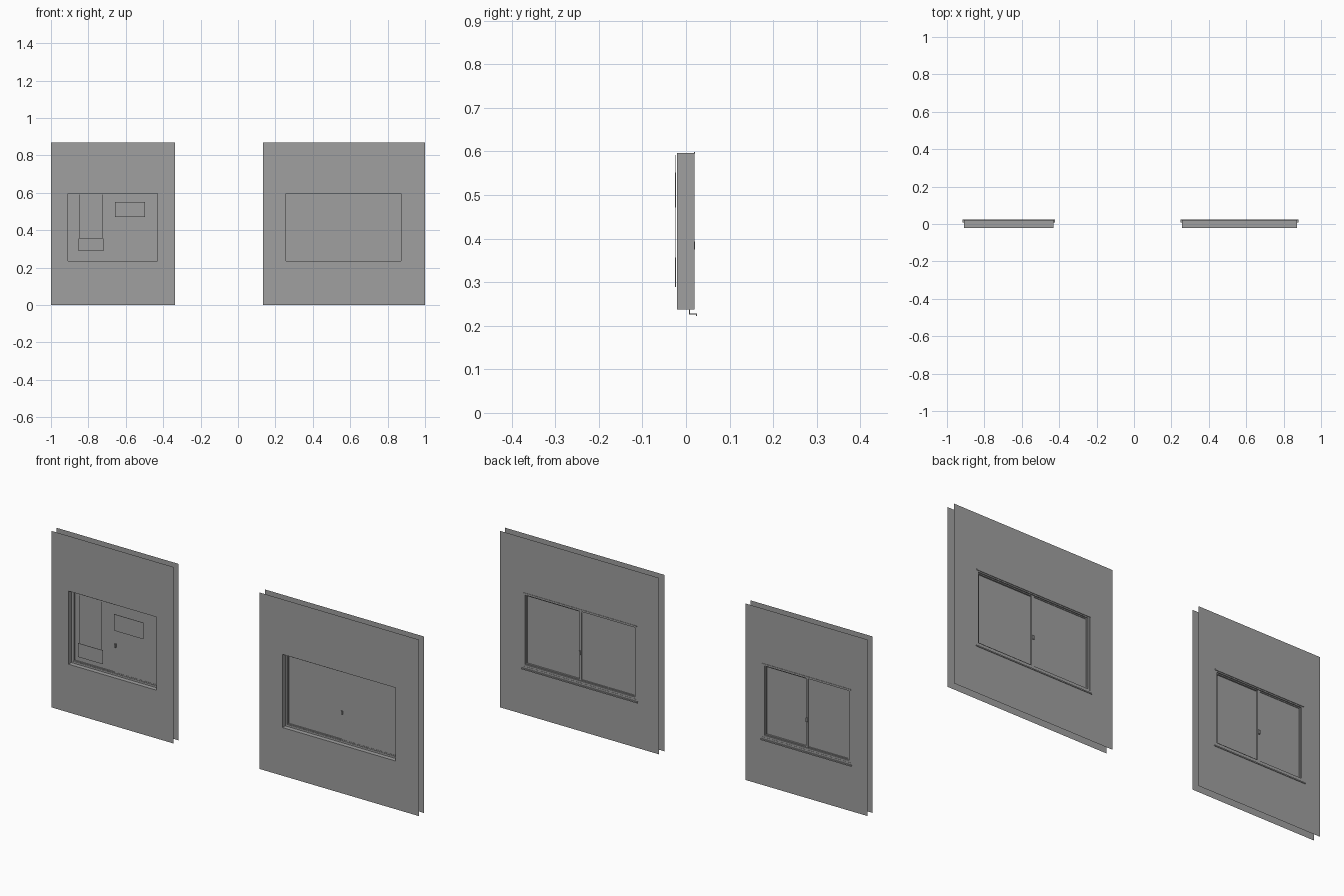
import bpy, bmesh

if "Cube" in bpy.data.objects:
    bpy.data.objects.remove(bpy.data.objects["Cube"])

grey = bpy.data.materials.new("plain grey")
grey.diffuse_color = (0.35, 0.35, 0.35, 1)
grey.use_nodes = True
grey.node_tree.nodes["Principled BSDF"].inputs["Base Color"].default_value = grey.diffuse_color

FRONT, BACK = -0.021, 0.019      # the two wall skins
Z0, Z1 = 0.237, 0.597            # opening height


def finish(name, bm):
    me = bpy.data.meshes.new(name)
    bm.to_mesh(me)
    bm.free()
    me.materials.append(grey)
    ob = bpy.data.objects.new(name, me)
    bpy.context.collection.objects.link(ob)
    return ob


def add_box(bm, x0, x1, y0, y1, z0, z1):
    vs = bmesh.ops.create_cube(bm, size=1)["verts"]
    for v in vs:
        v.co = (x1 if v.co.x > 0 else x0,
                y1 if v.co.y > 0 else y0,
                z1 if v.co.z > 0 else z0)


def boxes(name, *dims):
    bm = bmesh.new()
    for d in dims:
        add_box(bm, *d)
    return finish(name, bm)


def ring(name, x0, x1, z0, z1, w, y0, y1):
    """Rectangular frame of four bars."""
    return boxes(name,
                 (x0, x0 + w, y0, y1, z0, z1), (x1 - w, x1, y0, y1, z0, z1),
                 (x0 + w, x1 - w, y0, y1, z0, z0 + w),
                 (x0 + w, x1 - w, y0, y1, z1 - w, z1))


def wall(name, x0, x1, a, b):
    """Two thin skins with a window opening, joined by the reveal."""
    bm = bmesh.new()
    outer = [(x0, 0), (x1, 0), (x1, 0.868), (x0, 0.868)]
    inner = [(a, Z0), (b, Z0), (b, Z1), (a, Z1)]
    holes = []
    for y in (FRONT, BACK):
        o = [bm.verts.new((x, y, z)) for x, z in outer]
        h = [bm.verts.new((x, y, z)) for x, z in inner]
        for i in range(4):
            j = (i + 1) % 4
            f = [o[i], o[j], h[j], h[i]]
            bm.faces.new(f if y == FRONT else f[::-1])
        holes.append(h)
    for i in range(4):
        j = (i + 1) % 4
        bm.faces.new((holes[0][i], holes[0][j], holes[1][j], holes[1][i]))
    finish(name, bm)


def window(side, x0, x1, a, b):
    wall(side + "_wall", x0, x1, a, b)
    mid = (a + b) / 2
    # fixed frame and its inner stop
    ring(side + "_frame", a, b, Z0, Z1, 0.009, 0.001, 0.018)
    ring(side + "_frame_stop", a + 0.009, b - 0.009, Z0 + 0.009, Z1 - 0.009,
         0.005, 0.003, 0.013)
    # two sliding panes on separate tracks
    boxes(side + "_right_pane", (mid - 0.005, b - 0.009, 0.004, 0.006, Z0 + 0.009, Z1 - 0.009))
    boxes(side + "_left_pane", (a + 0.009, mid + 0.005, 0.008, 0.010, Z0 + 0.009, Z1 - 0.009))
    # meeting stile and latch
    boxes(side + "_meeting_stile", (mid - 0.006, mid + 0.006, 0.006, 0.014, Z0 + 0.009, Z1 - 0.009))
    boxes(side + "_latch",
          (mid - 0.004, mid + 0.004, 0.014, 0.021, 0.375, 0.393),
          (mid - 0.004, mid + 0.004, -0.001, 0.004, 0.375, 0.393))
    # thin outside sill with drip edge, and head flashing
    boxes(side + "_outer_sill",
          (a - 0.008, b + 0.008, 0.007, 0.025, 0.226, 0.228),
          (a - 0.008, b + 0.008, 0.023, 0.025, 0.222, 0.228),
          (a, b, 0.007, 0.009, 0.228, Z0))
    boxes(side + "_head_flashing", (a - 0.003, b + 0.003, 0.018, 0.021, Z1 - 0.003, Z1 + 0.002))


window("small", -1.0, -0.337, -0.908, -0.430)
window("large", 0.133, 1.0, 0.257, 0.872)

# thin plates on the inside of the small window; one hangs on two cords
boxes("hanging_plate", (-0.853, -0.718, -0.025, -0.023, 0.289, 0.357))
boxes("upper_plate", (-0.658, -0.498, -0.025, -0.023, 0.471, 0.552))
boxes("cords", *[(x - 0.001, x + 0.001, -0.025, -0.024, 0.357, 0.592) for x in (-0.846, -0.726)])
